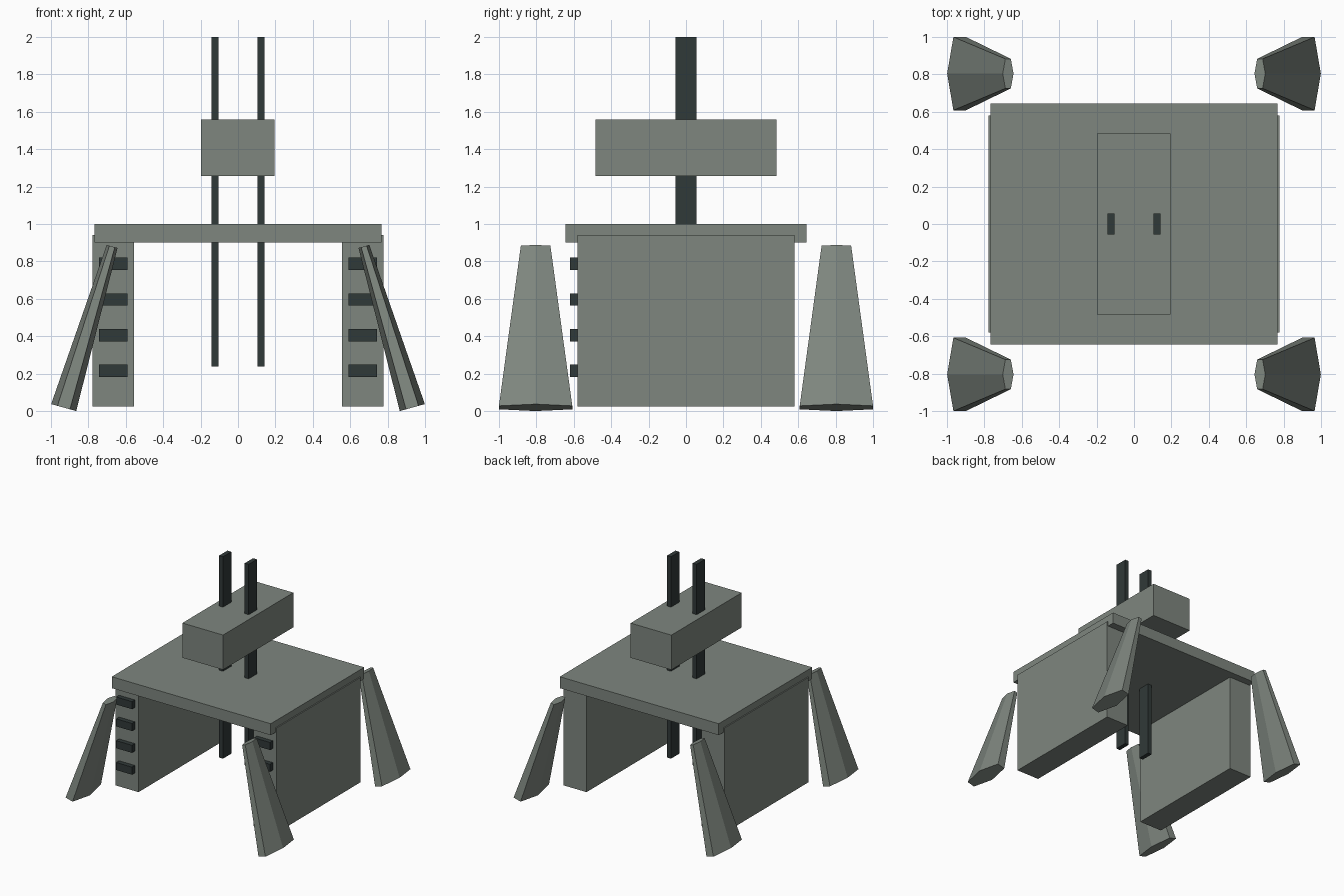
import bpy, bmesh, math
from mathutils import Vector

if "Cube" in bpy.data.objects:
    bpy.data.objects.remove(bpy.data.objects["Cube"])


def material(name, color):
    m = bpy.data.materials.new(name)
    m.diffuse_color = (*color, 1)
    m.use_nodes = True
    m.node_tree.nodes["Principled BSDF"].inputs["Base Color"].default_value = m.diffuse_color
    return m


GREY = material("grey_green", (0.21, 0.24, 0.212))
DARK = material("dark_slate", (0.030, 0.041, 0.040))


def finish(name, bm, mat):
    bmesh.ops.recalc_face_normals(bm, faces=bm.faces)
    me = bpy.data.meshes.new(name)
    bm.to_mesh(me)
    bm.free()
    me.materials.append(mat)
    ob = bpy.data.objects.new(name, me)
    bpy.context.collection.objects.link(ob)
    return ob


def box(name, lo, hi, mat):
    lo, hi = Vector(lo), Vector(hi)
    bm = bmesh.new()
    bmesh.ops.create_cube(bm, size=1)
    for v in bm.verts:
        v.co = (lo + hi) / 2 + v.co * (hi - lo)
    return finish(name, bm, mat)


def leg(name, sx, sy):
    # Flattened, tapered six-sided leg leaning inwards
    # ring: centre x, centre z, half thickness vector (x, z), half width y
    rings = [(0.932, 0.0185, 0.067, 0.0185, 0.196),
             (0.673, 0.880, 0.029, 0.008, 0.079)]
    bm = bmesh.new()
    loops = []
    for cx, cz, ux, uz, w in rings:
        loop = []
        for i in range(6):
            a = math.pi * i / 3
            c, s = math.cos(a), math.sin(a) / math.sin(math.pi / 3)
            loop.append(bm.verts.new((sx * (cx + ux * c), sy * 0.804 + w * s, cz + uz * c)))
        loops.append(loop)
    for i in range(6):
        j = (i + 1) % 6
        bm.faces.new((loops[0][i], loops[0][j], loops[1][j], loops[1][i]))
    for loop in loops:
        bm.faces.new(loop)
    return finish(name, bm, GREY)


# Deck and sliding upper block
box("deck_slab", (-0.768, -0.645, 0.90), (0.768, 0.645, 1.0), GREY)
box("upper_block", (-0.198, -0.485, 1.257), (0.195, 0.485, 1.56), GREY)

for side, sx in (("left", -1), ("right", 1)):
    # Side housings
    xs = sorted((sx * 0.555, sx * 0.778))
    box(side + "_housing", (xs[0], -0.58, 0.024), (xs[1], 0.58, 0.94), GREY)
    # Vertical guide rails
    cx = sx * 0.124
    box(side + "_rail", (cx - 0.019, -0.057, 0.237), (cx + 0.019, 0.057, 2.0), DARK)
    # Front vent bars
    xs = sorted((sx * 0.59, sx * 0.743))
    for i in range(4):
        z = 0.215 + i * 0.1907
        box(f"{side}_vent_bar_{i + 1}", (xs[0], -0.62, z - 0.033), (xs[1], -0.55, z + 0.033), DARK)
    # Splayed legs
    for end, sy in (("front", -1), ("back", 1)):
        leg(f"{end}_{side}_leg", sx, sy)
